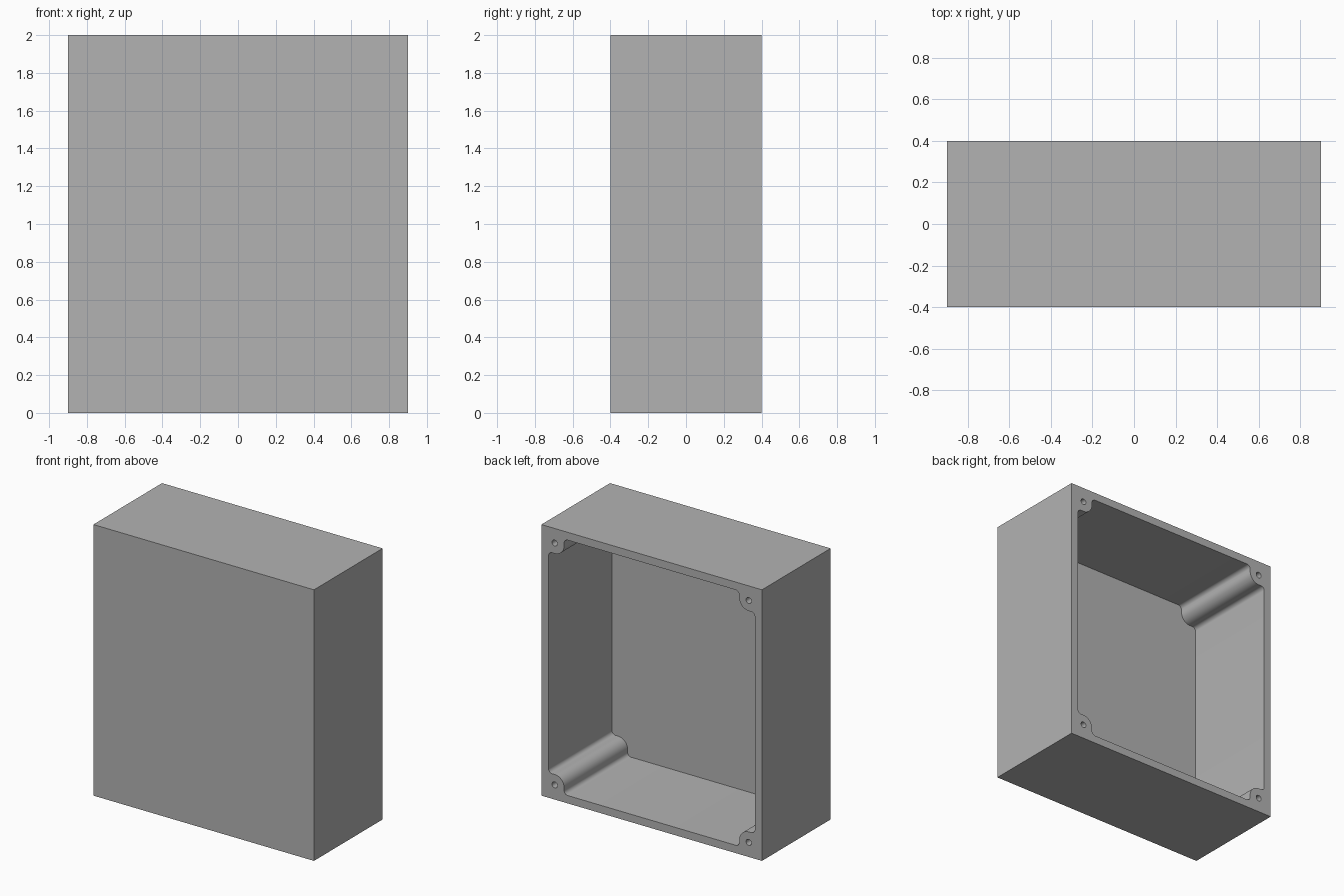
import bpy
import bmesh
from math import cos, sin, radians, pi
from mathutils import Matrix, Vector

W, D, H = 1.8, 0.8, 2.0      # outer size
WALL = 0.058                 # side wall thickness
FLOOR = 0.06                 # front panel thickness
BOSS = 0.108                 # screw boss centre, measured from the outer corner
REACH = 0.185                # how far a boss reaches in from the outer corner
FILLET = 0.03                # rounding where a boss meets the wall
HOLE_R, HOLE_DEPTH = 0.022, 0.3

start = bpy.data.objects.get("Cube")
if start:
    bpy.data.objects.remove(start, do_unlink=True)

grey = bpy.data.materials.new("plain grey")
grey.use_nodes = True
colour = (0.45, 0.45, 0.45, 1)
grey.diffuse_color = colour
grey.node_tree.nodes["Principled BSDF"].inputs["Base Color"].default_value = colour


def make_object(name, bm):
    bmesh.ops.recalc_face_normals(bm, faces=bm.faces)
    mesh = bpy.data.meshes.new(name)
    bm.to_mesh(mesh)
    bm.free()
    mesh.materials.append(grey)
    obj = bpy.data.objects.new(name, mesh)
    bpy.context.collection.objects.link(obj)
    return obj


def arc(cx, cy, r, a0, a1, steps):
    angles = [radians(a0 + (a1 - a0) * i / steps) for i in range(steps + 1)]
    return [(cx + r * cos(a), cy + r * sin(a)) for a in angles]


# Cavity outline in one corner: wall, fillet, round boss, fillet, wall
corner = (arc(WALL + FILLET, REACH + FILLET, FILLET, 180, 270, 8)
          + arc(BOSS, BOSS, REACH - BOSS, 90, 0, 16)
          + arc(REACH + FILLET, WALL + FILLET, FILLET, 180, 270, 8))

# Outer block
bm = bmesh.new()
bmesh.ops.create_cube(bm, size=1)
bmesh.ops.scale(bm, vec=(W, D, H), verts=bm.verts)
bmesh.ops.translate(bm, vec=(0, 0, H / 2), verts=bm.verts)
box = make_object("enclosure_box", bm)

# Cutter: cavity open to the back, plus four blind screw holes
bm = bmesh.new()
outline = []
for sx, sz in ((-1, -1), (1, -1), (1, 1), (-1, 1)):
    points = corner if sx == sz else corner[::-1]
    outline += [(sx * (W / 2 - u), -D / 2 + FLOOR, H / 2 + sz * (H / 2 - v))
                for u, v in points]
face = bm.faces.new([bm.verts.new(p) for p in outline])
pushed = bmesh.ops.extrude_face_region(bm, geom=[face])["geom"]
bmesh.ops.translate(bm, vec=(0, D, 0),
                    verts=[v for v in pushed if isinstance(v, bmesh.types.BMVert)])
for sx in (-1, 1):
    for sz in (-1, 1):
        spot = Vector((sx * (W / 2 - BOSS), D / 2, H / 2 + sz * (H / 2 - BOSS)))
        bmesh.ops.create_cone(
            bm, cap_ends=True, segments=24, radius1=HOLE_R, radius2=HOLE_R,
            depth=2 * HOLE_DEPTH,
            matrix=Matrix.Translation(spot) @ Matrix.Rotation(pi / 2, 4, "X"))
cutter = make_object("cavity_cutter", bm)
cutter.hide_render = True

# Carve the box, then drop the cutter
cut = box.modifiers.new("hollow", "BOOLEAN")
cut.operation = "DIFFERENCE"
cut.solver = "EXACT"
cut.object = cutter
bpy.ops.object.select_all(action="DESELECT")
box.select_set(True)
bpy.context.view_layer.objects.active = box
bpy.ops.object.modifier_apply(modifier=cut.name)
bpy.data.objects.remove(cutter, do_unlink=True)
bpy.ops.object.shade_smooth_by_angle(angle=radians(30))
